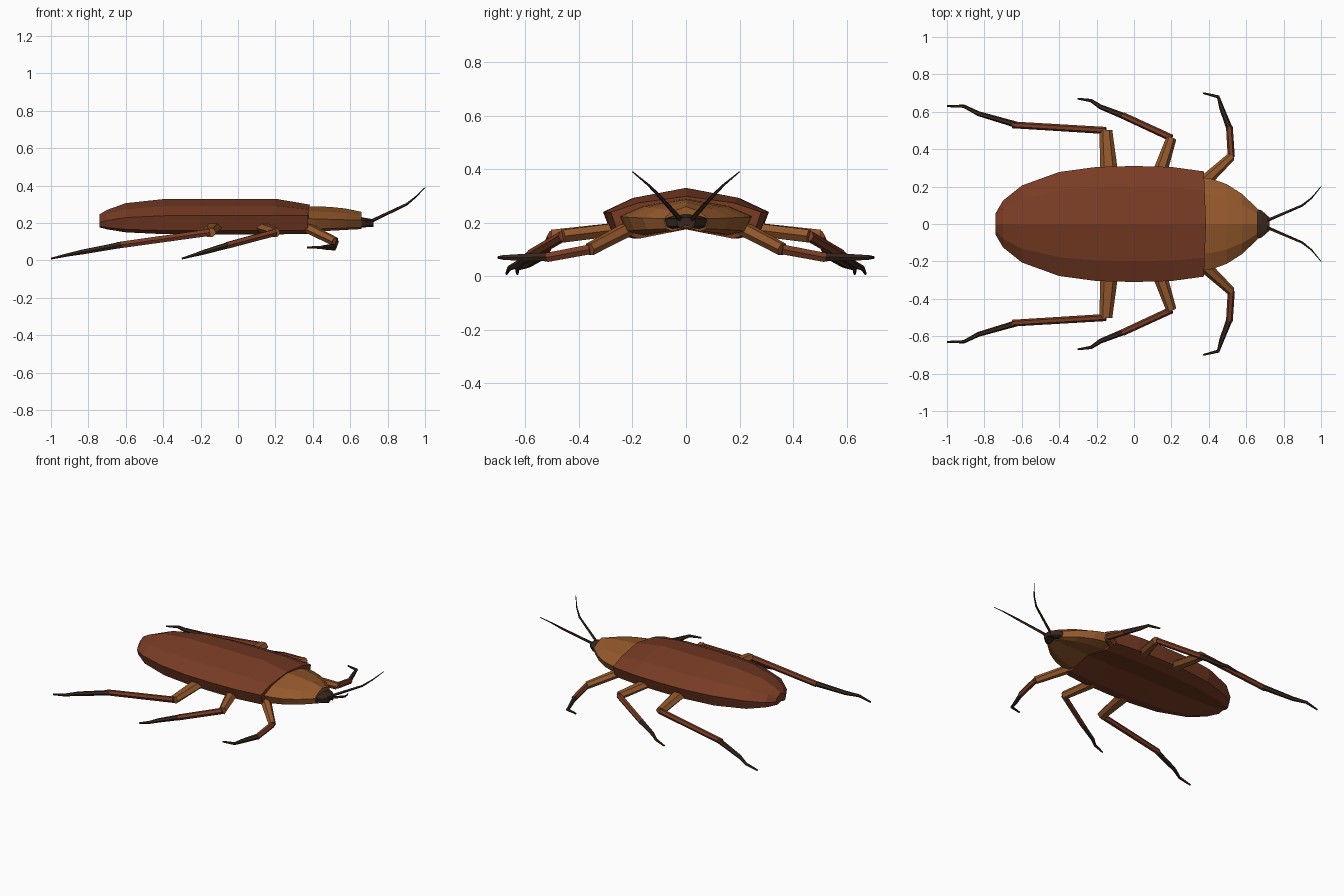
import bpy, bmesh
from mathutils import Vector
from math import sin, cos, pi

cube = bpy.data.objects.get("Cube")
if cube:
    bpy.data.objects.remove(cube)


def material(name, red, green, blue):
    colour = (red, green, blue, 1)
    mat = bpy.data.materials.new(name)
    mat.use_nodes = True
    mat.diffuse_color = colour
    shader = mat.node_tree.nodes["Principled BSDF"]
    shader.inputs["Base Color"].default_value = colour
    return mat


chestnut = material("chestnut brown", 0.19, 0.045, 0.018)
tan = material("tan brown", 0.3, 0.1, 0.025)
dark = material("dark brown", 0.04, 0.02, 0.013)


def skin(name, rings, mat):
    """Join equal rings of points into a closed flat-shaded solid."""
    bm = bmesh.new()
    loops = [[bm.verts.new(point) for point in ring] for ring in rings]
    for near, far in zip(loops, loops[1:]):
        for i in range(len(near)):
            bm.faces.new((near[i - 1], near[i], far[i], far[i - 1]))
    bm.faces.new(loops[0])
    bm.faces.new(loops[-1])
    bmesh.ops.recalc_face_normals(bm, faces=bm.faces)
    mesh = bpy.data.meshes.new(name)
    bm.to_mesh(mesh)
    bm.free()
    mesh.materials.append(mat)
    obj = bpy.data.objects.new(name, mesh)
    bpy.context.collection.objects.link(obj)
    return obj


def body_ring(x, width, top, side, bottom, sweep=0):
    """Ridged back, steep side walls and a slightly hollow belly."""
    half = [(0.64 * width, side + 0.58 * (top - side)),
            (width, side),
            (0.9 * width, side - 0.8 * (side - bottom)),
            (0.62 * width, bottom)]
    left = [(x - sweep * y, y, z) for y, z in half]
    right = [(px, -y, z) for px, y, z in reversed(left)]
    belly = bottom + 0.35 * (side - bottom)
    return [(x, 0, top), *left, (x, 0, belly), *right]


def abdomen_ring(x):
    """Long oval outline with a steep rounded tail and a drooping front edge."""
    reach = abs(x) / 0.75
    width = 0.31 * (1 - reach ** 2.6) ** 0.5
    thin = reach ** 6
    front = x > 0.3
    top = 0.33 - 0.09 * thin - 0.03 * front
    return body_ring(x, width, top, 0.24 - 0.04 * thin, 0.14 + 0.04 * thin,
                     sweep=0.04 * front)


def thorax_ring(step, steps=4):
    """Neck shield, narrowing and sinking towards the head."""
    t = step / steps
    width = 0.25 * (1 - 0.67 * t ** 2.2)
    return body_ring(0.33 + 0.33 * t, width, 0.29 - 0.03 * t ** 3,
                     0.225 - 0.01 * t, 0.15 + 0.018 * t)


def head_ring(step, steps=2):
    t = step / steps
    width = 0.085 - 0.05 * t * t
    return body_ring(0.64 + 0.085 * t, width, 0.235 - 0.015 * t,
                     0.215, 0.175 + 0.005 * t)


# Body
tail_to_neck = [-0.74, -0.7, -0.6, -0.4, -0.2, 0, 0.2, 0.385]
skin("abdomen", [abdomen_ring(x) for x in tail_to_neck], chestnut)
skin("thorax", [thorax_ring(step) for step in range(5)], tan)
skin("head", [head_ring(step) for step in range(3)], dark)


def limb(name, joints, start, end, mat, sides=6):
    """Tube through the joints, tapering evenly, on both sides of the body."""
    points = [Vector(joint) for joint in joints]
    last = len(points) - 1
    rings = []
    for i, centre in enumerate(points):
        along = points[min(i + 1, last)] - points[max(i - 1, 0)]
        across = along.cross(Vector((0, 0, 1))).normalized()
        up = across.cross(along).normalized()
        width = start + (end - start) * i / last
        height = min(width, 0.025) * 1.1
        turns = [2 * pi * side / sides for side in range(sides)]
        rings.append([centre + across * width * cos(a) + up * height * sin(a)
                      for a in turns])
    mirror = skin(name, rings, mat).modifiers.new("Mirror", 'MIRROR')
    mirror.use_axis = (False, True, False)


def leg(name, hip, knee, ankle, heel, toe, hip_width):
    """Thigh, shin and clawed foot, each overlapping the next at its joint."""
    knee, ankle, heel = Vector(knee), Vector(ankle), Vector(heel)
    inner_ankle = ankle.lerp(knee, 0.06)
    sole = ankle.lerp(heel, 0.7) - Vector((0, 0.01, 0))
    limb(name + "_thigh", [hip, knee], hip_width, hip_width * 0.65, tan)
    limb(name + "_shin", [knee, ankle], 0.019, 0.018, chestnut)
    limb(name + "_foot", [inner_ankle, sole, heel, toe], 0.017, 0.005, dark)


# Legs
leg("front_leg", hip=(0.36, 0.21, 0.18), knee=(0.52, 0.36, 0.1),
    ankle=(0.51, 0.52, 0.07), heel=(0.45, 0.68, 0.07), toe=(0.37, 0.7, 0.07),
    hip_width=0.036)
leg("middle_leg", hip=(0.12, 0.22, 0.18), knee=(0.2, 0.46, 0.15),
    ankle=(-0.06, 0.58, 0.08), heel=(-0.23, 0.66, 0.03), toe=(-0.3, 0.67, 0.01),
    hip_width=0.042)
leg("hind_leg", hip=(-0.13, 0.22, 0.18), knee=(-0.15, 0.5, 0.15),
    ankle=(-0.65, 0.53, 0.08), heel=(-0.91, 0.63, 0.03), toe=(-1, 0.63, 0.01),
    hip_width=0.052)

# Antennae
limb("antenna", [(0.69, 0.01, 0.2), (0.9, 0.1, 0.3), (0.95, 0.14, 0.34), (1, 0.2, 0.39)],
     0.009, 0.002, dark, sides=5)
